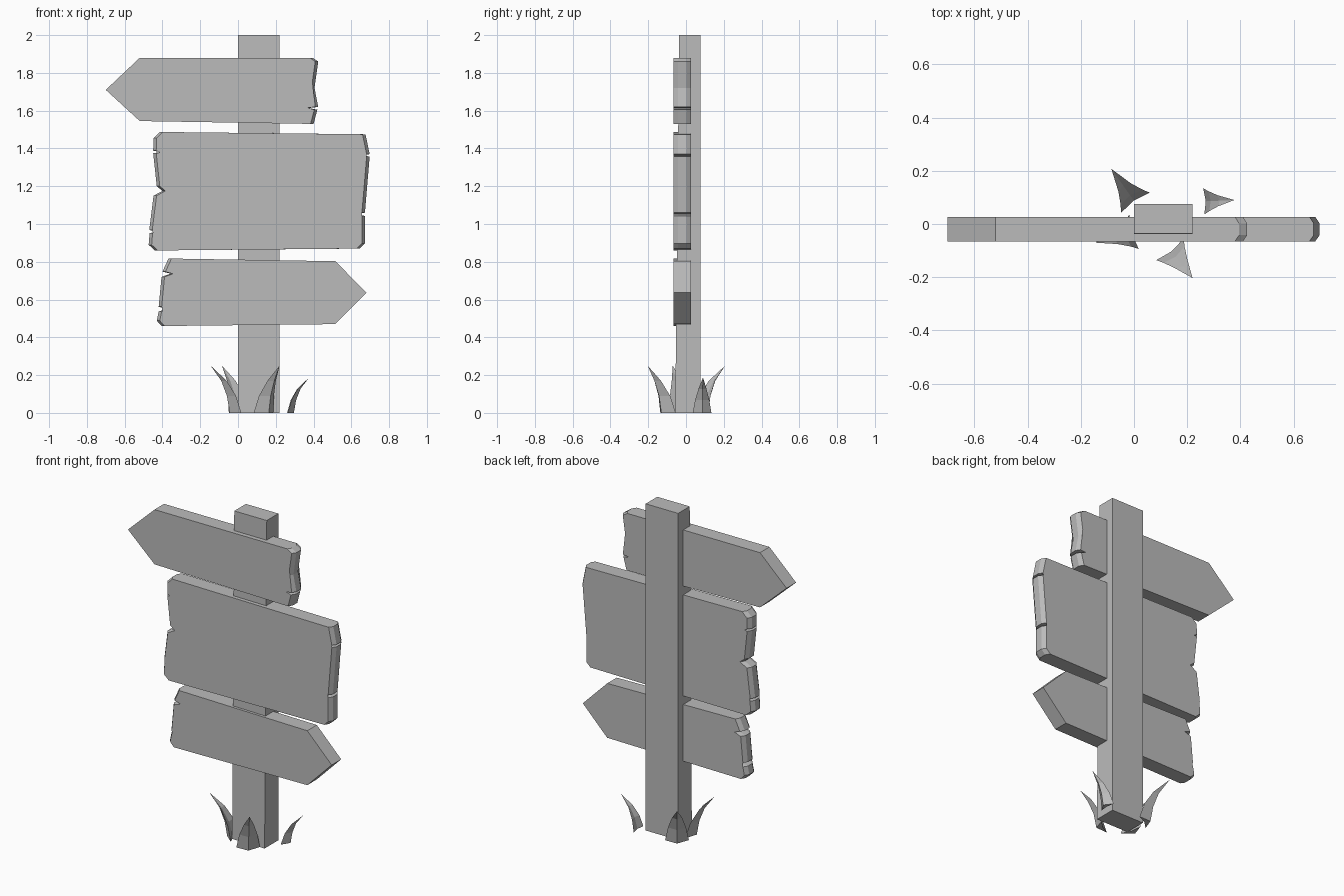
import bpy, bmesh
from mathutils import Vector

if "Cube" in bpy.data.objects:
    bpy.data.objects.remove(bpy.data.objects["Cube"])

grey = bpy.data.materials.new("plain grey")
grey.diffuse_color = (0.5, 0.5, 0.5, 1)
grey.use_nodes = True
grey.node_tree.nodes["Principled BSDF"].inputs["Base Color"].default_value = grey.diffuse_color


def loft(name, rings, tip=None):
    """Join equal-length rings of points with quads, closing both ends."""
    bm = bmesh.new()
    vs = [[bm.verts.new(p) for p in r] for r in rings]
    n = len(vs[0])
    for a, b in zip(vs, vs[1:]):
        for i in range(n):
            j = (i + 1) % n
            bm.faces.new((a[i], a[j], b[j], b[i]))
    caps = [bm.faces.new(vs[0])]
    if tip is None:
        caps.append(bm.faces.new(vs[-1]))
    else:
        t = bm.verts.new(tip)
        for i in range(n):
            bm.faces.new((vs[-1][i], vs[-1][(i + 1) % n], t))
    bmesh.ops.triangulate(bm, faces=caps)
    bmesh.ops.recalc_face_normals(bm, faces=bm.faces[:])
    me = bpy.data.meshes.new(name)
    bm.to_mesh(me)
    bm.free()
    me.materials.append(grey)
    ob = bpy.data.objects.new(name, me)
    bpy.context.collection.objects.link(ob)
    return ob


def plank(name, plain, left=(), right=()):
    """Board whose splintered left / right ends are chamfered front and back."""
    rings = []
    for y, inset in ((-0.065, 0.016), (-0.042, 0), (0.002, 0), (0.027, 0.016)):
        ring = [(x, y, z) for x, z in plain]
        ring += [(x - inset, y, z) for x, z in right]
        ring += [(x + inset, y, z) for x, z in left]
        rings.append(ring)
    return loft(name, rings)


# Post, slightly thicker at the front of its foot
loft("post", [[(0, f, z), (0.22, f, z), (0.22, 0.076, z), (0, 0.076, z)]
              for z, f in ((0, -0.057), (2, -0.036))])

# Upper arrow board, pointing left
plank("upper_arrow_board",
      [(-0.52, 1.545), (-0.70, 1.71), (-0.52, 1.88)],
      right=[(0.395, 1.88), (0.425, 1.86), (0.405, 1.72), (0.425, 1.62),
             (0.375, 1.614), (0.42, 1.605), (0.40, 1.53)])

# Wide middle board, both ends splintered
plank("middle_board", [],
      right=[(0.675, 1.475), (0.697, 1.37), (0.655, 1.363), (0.697, 1.357),
             (0.672, 1.06), (0.615, 1.052), (0.672, 1.043), (0.672, 0.897),
             (0.645, 0.87)],
      left=[(-0.44, 0.86), (-0.473, 0.89), (-0.468, 0.952), (-0.415, 0.96),
            (-0.47, 0.968), (-0.447, 1.15), (-0.40, 1.175), (-0.43, 1.20),
            (-0.449, 1.375), (-0.41, 1.381), (-0.449, 1.388),
            (-0.447, 1.455), (-0.415, 1.487)])

# Lower arrow board, pointing right
plank("lower_arrow_board",
      [(0.515, 0.803), (0.68, 0.637), (0.515, 0.47)],
      left=[(-0.405, 0.46), (-0.43, 0.488), (-0.42, 0.537), (-0.373, 0.55),
            (-0.42, 0.562), (-0.405, 0.72), (-0.357, 0.737), (-0.40, 0.748),
            (-0.368, 0.817)])


# Grass blades: creased leaves curving outward from the foot of the post
def blade(name, base, tip, size):
    b = Vector((base[0], base[1], 0))
    out = Vector((tip[0], tip[1], 0)) - b
    reach = out.length
    out.normalize()
    side = Vector((-out.y, out.x, 0))
    rings = []
    for h, off, half, ridge in ((0, 0, 0.066, 0.045), (0.09, 0.025, 0.050, 0.036),
                                (0.17, 0.070, 0.028, 0.022)):
        c = b + out * (off * size) + Vector((0, 0, h * size))
        rings.append([c + side * half * size, c + out * ridge * size,
                      c - side * half * size, c + out * 0.01 * size])
    loft(name, rings, b + out * reach + Vector((0, 0, 0.25 * size)))


for i, (base, tip, size) in enumerate([
        ((0.135, -0.095), (0.22, -0.203), 1),
        ((0.005, 0.08), (-0.085, 0.207), 1),
        ((0.0, -0.03), (-0.145, -0.07), 1),
        ((0.262, 0.085), (0.377, 0.09), 0.75)]):
    blade("grass_blade_%d" % (i + 1), base, tip, size)
